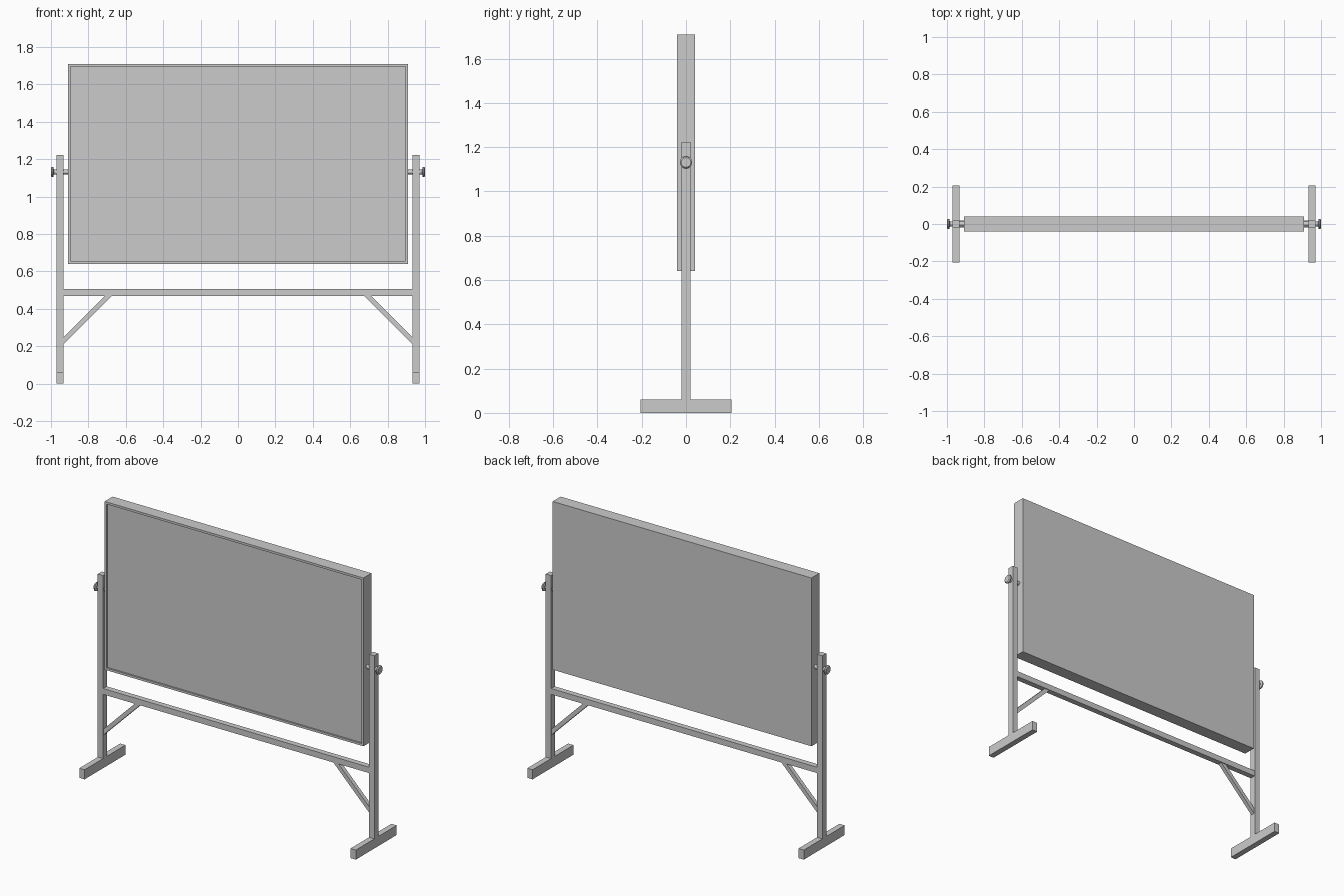
import bpy, bmesh, math
from mathutils import Matrix

if "Cube" in bpy.data.objects:
    bpy.data.objects.remove(bpy.data.objects["Cube"])


def finish(name, bm):
    bmesh.ops.recalc_face_normals(bm, faces=bm.faces)
    mesh = bpy.data.meshes.new(name)
    bm.to_mesh(mesh)
    bm.free()
    ob = bpy.data.objects.new(name, mesh)
    bpy.context.collection.objects.link(ob)
    return ob


def box_bm(lo, hi):
    bm = bmesh.new()
    bmesh.ops.create_cube(bm, size=1)
    for v in bm.verts:
        v.co = [(a + b) / 2 + c * (b - a) for a, b, c in zip(lo, hi, v.co)]
    return bm


def box(name, lo, hi):
    return finish(name, box_bm(lo, hi))


def prism(name, pts, depth):
    """Extrude an xz outline symmetrically along y."""
    bm = bmesh.new()
    face = bm.faces.new([bm.verts.new((x, -depth / 2, z)) for x, z in pts])
    ext = bmesh.ops.extrude_face_region(bm, geom=[face])
    bmesh.ops.translate(bm, vec=(0, depth, 0),
                        verts=[g for g in ext["geom"] if isinstance(g, bmesh.types.BMVert)])
    return finish(name, bm)


def lathe_x(name, profile, z, sides, sign):
    """Solid of revolution about the x axis from (x, radius) points."""
    bm = bmesh.new()
    rings = []
    for x, r in profile:
        rings.append([bm.verts.new((sign * x, r * math.cos(2 * math.pi * i / sides),
                                    z + r * math.sin(2 * math.pi * i / sides)))
                      for i in range(sides)])
    for a, b in zip(rings, rings[1:]):
        for i in range(sides):
            j = (i + 1) % sides
            bm.faces.new((a[i], a[j], b[j], b[i]))
    bm.faces.new(rings[0])
    bm.faces.new(rings[-1])
    return finish(name, bm)


# Board: solid slab, front face inset into a thin frame with a recessed panel
bm = box_bm((-0.909, -0.04, 0.64), (0.909, 0.04, 1.708))
front = min(bm.faces, key=lambda f: f.calc_center_median().y)
bmesh.ops.inset_region(bm, faces=[front], thickness=0.02)
ext = bmesh.ops.extrude_face_region(bm, geom=[front])
bmesh.ops.translate(bm, vec=(0, 0.01, 0),
                    verts=[g for g in ext["geom"] if isinstance(g, bmesh.types.BMVert)])
if front.is_valid:
    bmesh.ops.delete(bm, geom=[front], context='FACES_ONLY')
finish("board", bm)

# Cross rail between the posts
box("cross_rail", (-0.936, -0.018, 0.468), (0.936, 0.018, 0.505))

KNOB = [(0.968, 0.015), (0.984, 0.013), (0.988, 0.028), (0.995, 0.028), (1.0, 0.022)]
for side, s in (("left", -1), ("right", 1)):
    x0, x1 = sorted((s * 0.934, s * 0.971))
    # Foot and upright post
    box(side + "_foot", (x0, -0.205, 0), (x1, 0.205, 0.061))
    box(side + "_post", (x0, -0.02, 0.061), (x1, 0.02, 1.223))
    # Diagonal brace from post to rail
    prism(side + "_brace", [(s * x, z) for x, z in
                            ((0.936, 0.208), (0.936, 0.245), (0.713, 0.468), (0.676, 0.468))], 0.026)
    # Pivot axle and tightening knob
    lathe_x(side + "_axle", [(0.905, 0.013), (0.975, 0.013)], 1.131, 12, s)
    lathe_x(side + "_knob", KNOB, 1.131, 12, s)
